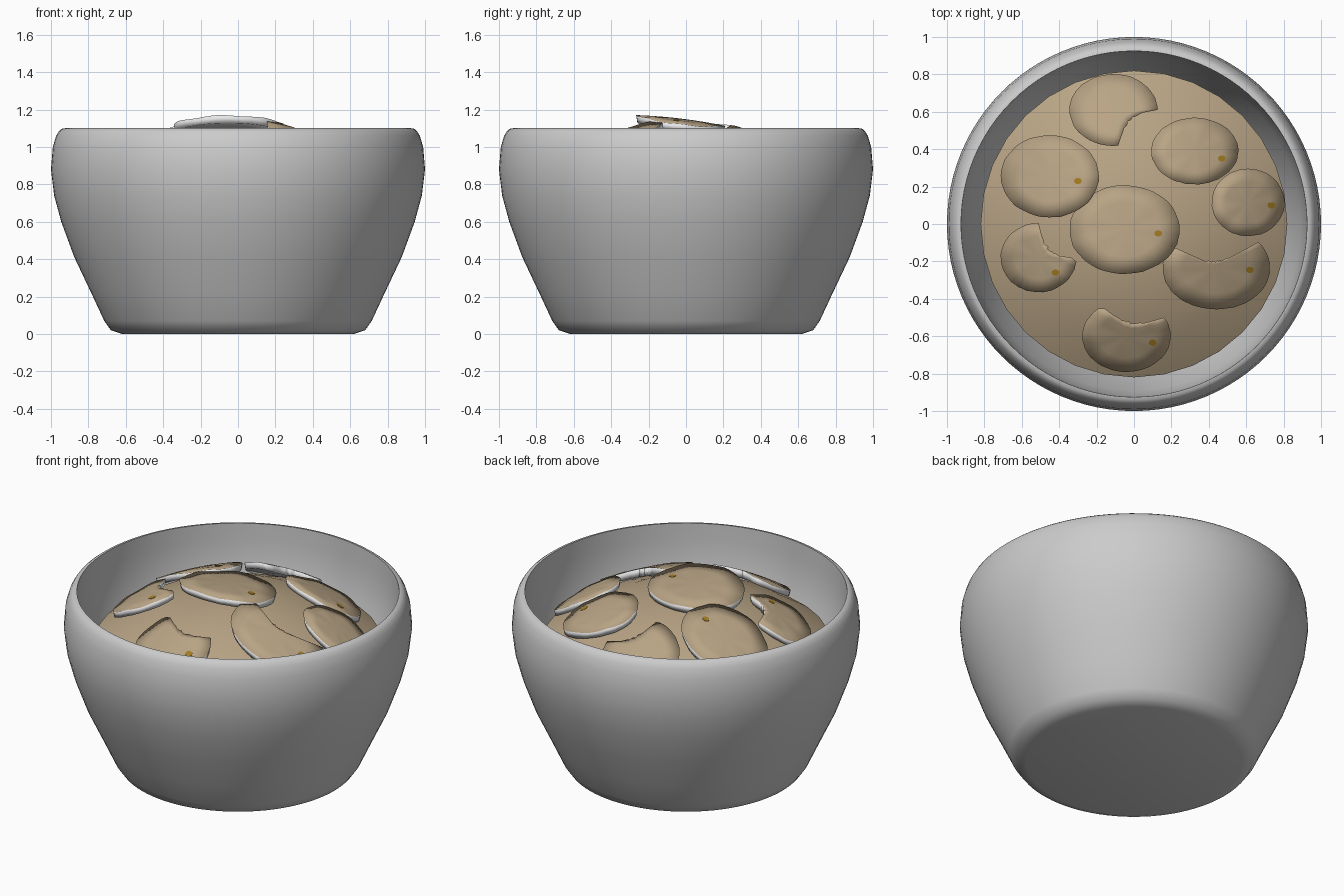
import bpy, bmesh, math, random

if "Cube" in bpy.data.objects:
    bpy.data.objects.remove(bpy.data.objects["Cube"])

random.seed(4)


def material(name, rgb):
    m = bpy.data.materials.new(name)
    m.diffuse_color = (*rgb, 1)
    m.use_nodes = True
    m.node_tree.nodes["Principled BSDF"].inputs["Base Color"].default_value = m.diffuse_color
    return m


GREY = material("bowl_grey", (0.60, 0.60, 0.60))
TAN = material("tan", (0.48, 0.37, 0.235))
WHITE = material("shell_white", (0.85, 0.85, 0.85))
GOLD = material("gold_brown", (0.36, 0.20, 0.015))


def finish(name, bm, mats, smooth=None):
    bmesh.ops.recalc_face_normals(bm, faces=bm.faces)
    me = bpy.data.meshes.new(name)
    bm.to_mesh(me)
    bm.free()
    for m in mats:
        me.materials.append(m)
    ob = bpy.data.objects.new(name, me)
    bpy.context.collection.objects.link(ob)
    if smooth:
        bpy.ops.object.select_all(action='DESELECT')
        ob.select_set(True)
        bpy.context.view_layer.objects.active = ob
        bpy.ops.object.shade_smooth_by_angle(angle=math.radians(smooth))
    return ob


def lathe(name, profile, n, mat, smooth=None):
    """Revolve (radius, height) points; radius 0 makes a pole."""
    bm = bmesh.new()
    rings = []
    for r, z in profile:
        if r == 0:
            rings.append([bm.verts.new((0, 0, z))] * n)
        else:
            rings.append([bm.verts.new((r * math.cos(2 * math.pi * i / n),
                                        r * math.sin(2 * math.pi * i / n), z)) for i in range(n)])
    for a, b in zip(rings, rings[1:]):
        for i in range(n):
            j = (i + 1) % n
            bm.faces.new(list(dict.fromkeys((a[i], a[j], b[j], b[i]))))
    return finish(name, bm, [mat], smooth)


# Bowl: outside up, over the rim, down the inside
lathe("bowl", [(0, 0), (.62, 0), (.68, .02), (.715, .07), (.785, .22), (.875, .41),
               (.945, .6), (.983, .74), (1, .88), (.99, 1.0), (.972, 1.06), (.957, 1.085),
               (.942, 1.097), (.925, 1.1), (.922, 1.0), (.915, .9), (.89, .76), (.82, .56),
               (.70, .25), (.62, .1), (0, .08)], 96, GREY, 50)

# Domed filling: a shallow spherical cap
CAP, CZ, EDGE = 1.34, -.26, .82


def dome(r):
    return CZ + math.sqrt(CAP * CAP - r * r)


lathe("filling", [(r, dome(r)) for r in (0, .21, .42, .63, EDGE)] + [(EDGE, .56)], 32, TAN, 30)


# Shell pieces: thin warped slabs, tan top, white edge and underside
def shell(name, cx, cy, a, b, bite=None, spot=None, base=None, slope=None):
    r = math.hypot(cx, cy)
    if base is None:
        base = dome(r) + .008
        s = -1.12 / math.sqrt(CAP * CAP - r * r)
        slope = (s * cx, s * cy)
    phase = random.uniform(0, 6)

    def plane(x, y):
        u = (x - cx) / a
        return base + slope[0] * (x - cx) + slope[1] * (y - cy) - .02 * u * u

    def top(x, y):
        u, v = (x - cx) / a, (y - cy) / b
        q = u * u + v * v
        return plane(x, y) + .04 + .012 * (1 - q) + .003 * q * math.sin(7 * math.atan2(v, u) + phase)

    # outline, pulled in along each ray where a bite is missing
    n, rim = 56, []
    for i in range(n):
        t = 2 * math.pi * i / n
        dx, dy, f = a * math.cos(t), b * math.sin(t), 1 + random.uniform(-.008, .008)
        if bite:
            bx, by, br = bite
            A = dx * dx + dy * dy
            B = dx * (cx - bx) + dy * (cy - by)
            C = (cx - bx) ** 2 + (cy - by) ** 2 - br * br
            D = B * B - A * C
            if D > 0 and B < 0:
                hit = (-B - math.sqrt(D)) / A
                if hit < 1:
                    f = min(f, hit + random.uniform(-.03, .03))
        rim.append((dx * f, dy * f))

    bm = bmesh.new()

    def ring(k, height):
        pts = [(cx + dx * k, cy + dy * k) for dx, dy in rim]
        return [bm.verts.new((x, y, height(x, y))) for x, y in pts]

    def bridge(p, q, mat):
        for i in range(n):
            j = (i + 1) % n
            bm.faces.new((p[i], p[j], q[j], q[i])).material_index = mat

    # wide smooth-shaded rings give the tops their soft, pillowed look
    loops = [ring(k, top) for k in (.3, .62, 1)]
    low = ring(.97, plane)
    under = ring(.5, plane)
    for p, q in zip(loops, loops[1:]):
        bridge(p, q, 0)
    bridge(loops[-1], low, 1)
    bridge(low, under, 1)
    bm.faces.new(under).material_index = 1
    peak = bm.verts.new((cx, cy, top(cx, cy)))
    for i in range(n):
        bm.faces.new((peak, loops[0][i], loops[0][(i + 1) % n])).material_index = 0
    finish(name, bm, [TAN, WHITE], 179)

    # small gold spot lying almost flush on the shell
    if spot:
        bm = bmesh.new()
        pts = [(spot[0] + .021 * math.cos(i * math.pi / 5),
                spot[1] + .017 * math.sin(i * math.pi / 5)) for i in range(10)]
        face = bm.faces.new([bm.verts.new((x, y, top(x, y) - .004)) for x, y in pts])
        ext = bmesh.ops.extrude_face_region(bm, geom=[face])
        for v in ext["geom"]:
            if isinstance(v, bmesh.types.BMVert):
                v.co.z += .006
        finish(name + "_spot", bm, [GOLD])


shell("shell_centre", -.05, -.03, .295, .237, spot=(.13, -.05), base=1.1, slope=(.0, -.12))
shell("shell_left", -.45, .255, .262, .22, spot=(-.3, .23))
shell("shell_back", -.11, .61, .235, .192, bite=(.1, .43, .175))
shell("shell_back_right", .325, .39, .233, .178, spot=(.47, .35))
shell("shell_right", .61, .115, .195, .18, spot=(.735, .1))
shell("shell_front_right", .44, -.235, .287, .222, bite=(.42, .01, .21), spot=(.62, -.245))
shell("shell_front", -.04, -.6, .237, .19, bite=(.03, -.27, .26), spot=(.1, -.635))
shell("shell_front_left", -.51, -.18, .203, .185, bite=(-.34, -.02, .16), spot=(-.42, -.26))
